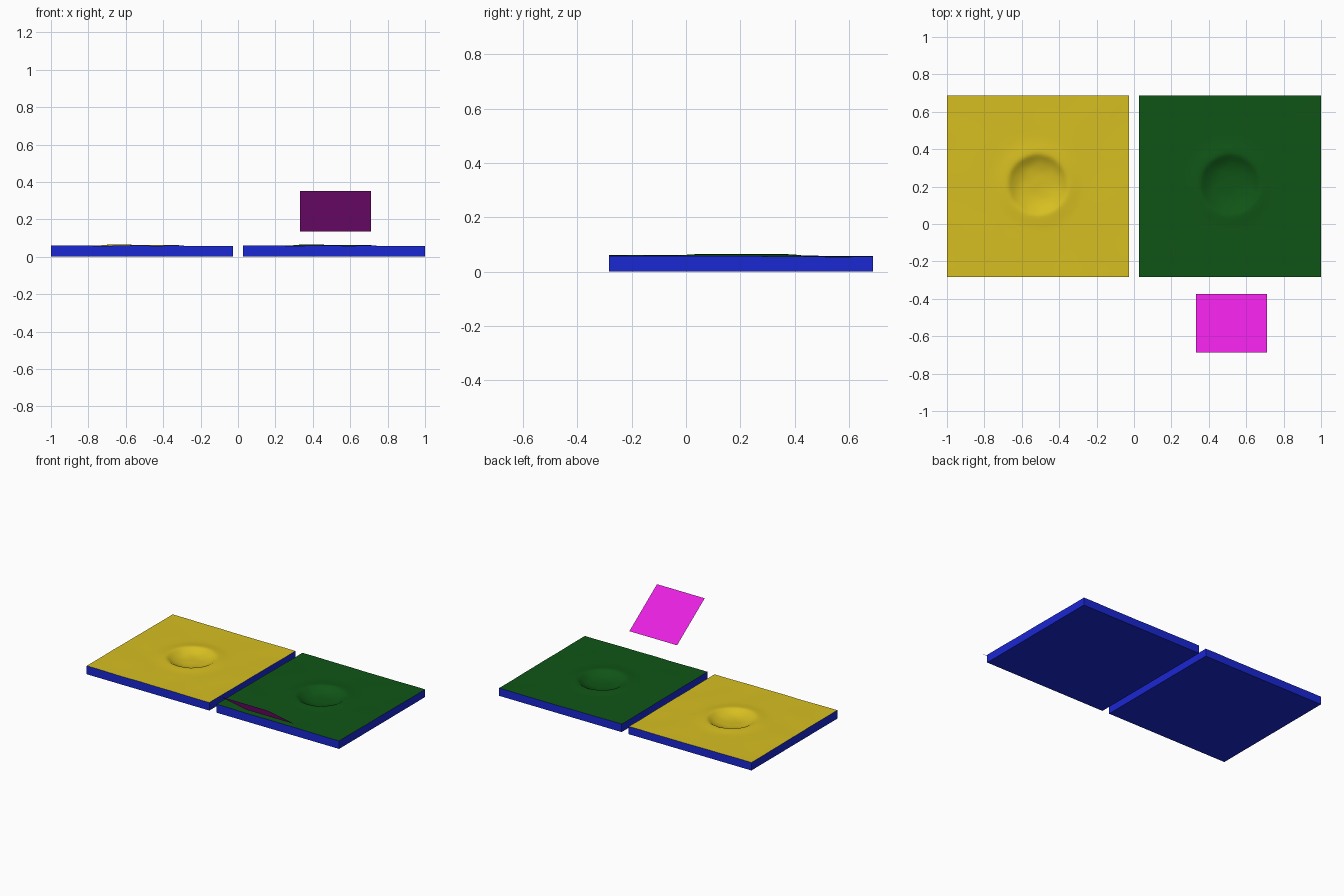
import bpy, bmesh, math
from mathutils import Vector, noise

if "Cube" in bpy.data.objects:
    bpy.data.objects.remove(bpy.data.objects["Cube"])

S, Y0, N = 0.972, -0.284, 72      # tile size, front edge, grid divisions


def material(name, rgb):
    m = bpy.data.materials.new(name)
    m.diffuse_color = (*rgb, 1)
    m.use_nodes = True
    m.node_tree.nodes["Principled BSDF"].inputs["Base Color"].default_value = m.diffuse_color
    return m


blue = material("blue", (0.01, 0.02, 0.65))
yellow = material("yellow", (0.68, 0.52, 0.015))
green = material("green", (0.005, 0.09, 0.008))
magenta = material("magenta", (0.8, 0.015, 0.75))


def height(u, v):
    # gently uneven ground with a raised rim around a shallow crater
    x, y = u - S / 2, v - 0.495
    r = math.hypot(x, y)
    z = 0.0575 - 0.003 * x - 0.003 * y
    z += 0.0022 * noise.noise(Vector((u * 5, v * 5, 0.3)))
    z += 0.006 * math.exp(-((r - 0.17) / 0.05) ** 2)
    if r < 0.16:
        z -= 0.034 * (1 - (r / 0.16) ** 3)
        z += 0.002 * noise.noise(Vector((u * 16, v * 16, 2)))
    return z


def tile(name, x0, top_mat):
    bm = bmesh.new()
    k = S / N
    g = [[bm.verts.new((x0 + i * k, Y0 + j * k, height(i * k, j * k)))
          for j in range(N + 1)] for i in range(N + 1)]
    # terrain surface
    for i in range(N):
        for j in range(N):
            bm.faces.new((g[i][j], g[i + 1][j], g[i + 1][j + 1], g[i][j + 1])).smooth = True
    # skirt walls down to the flat base
    loop = ([g[i][0] for i in range(N)] + [g[N][j] for j in range(N)]
            + [g[i][N] for i in range(N, 0, -1)] + [g[0][j] for j in range(N, 0, -1)])
    top = [bm.verts.new(v.co) for v in loop]
    low = [bm.verts.new((v.co.x, v.co.y, 0)) for v in loop]
    for a in range(len(loop)):
        b = (a + 1) % len(loop)
        bm.faces.new((low[a], low[b], top[b], top[a])).material_index = 1
    bm.faces.new(low[::-1]).material_index = 1
    add(name, bm, (top_mat, blue))


def add(name, bm, mats):
    me = bpy.data.meshes.new(name)
    bm.to_mesh(me)
    bm.free()
    for m in mats:
        me.materials.append(m)
    bpy.context.collection.objects.link(bpy.data.objects.new(name, me))


tile("desert_crater_tile", -1.0, yellow)
tile("grass_crater_tile", 1.0 - S, green)

# tilted floating panel, facing up and back
bm = bmesh.new()
bm.faces.new([bm.verts.new(p) for p in ((0.332, -0.686, 0.352), (0.71, -0.686, 0.352),
                                        (0.71, -0.373, 0.135), (0.332, -0.373, 0.135))])
add("tilted_panel", bm, (magenta,))
